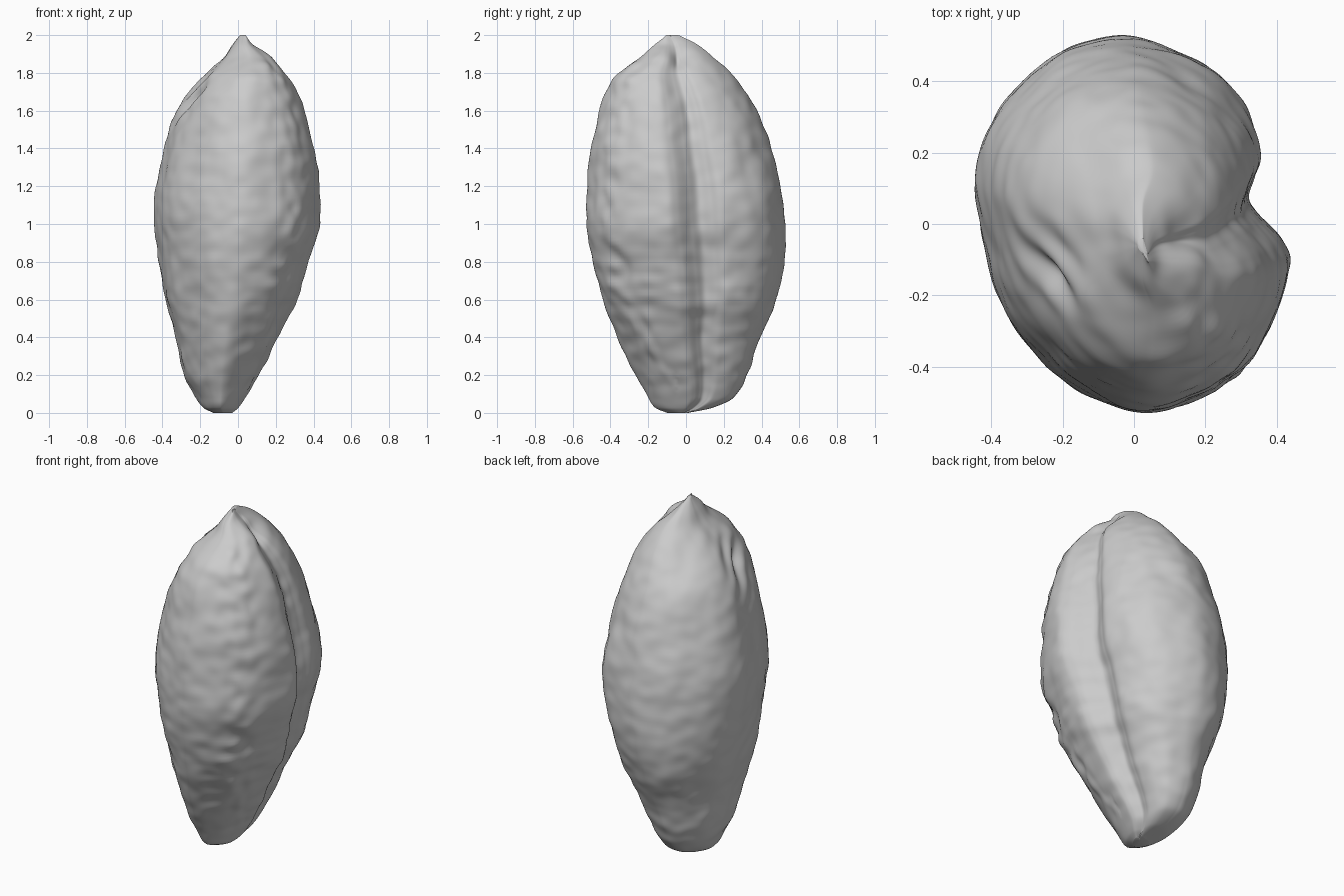
import bpy, bmesh, math
from mathutils import Vector, noise

if "Cube" in bpy.data.objects:
    bpy.data.objects.remove(bpy.data.objects["Cube"])

RINGS, SEGMENTS = 170, 200

# height, x min, x max, y min, y max of the body
PROFILE = [
    (0, -.13, -.03, -.10, .0), (.025, -.18, 0, -.16, .13), (.08, -.22, .04, -.2, .25),
    (.2, -.28, .11, -.26, .32), (.4, -.33, .21, -.36, .39), (.6, -.38, .31, -.44, .48),
    (.8, -.42, .37, -.5, .52), (1, -.44, .43, -.53, .525), (1.2, -.43, .43, -.52, .505),
    (1.4, -.39, .4, -.5, .45), (1.6, -.33, .35, -.455, .38), (1.72, -.25, .3, -.41, .3),
    (1.8, -.17, .25, -.36, .23), (1.88, -.08, .18, -.24, .14), (1.95, -.03, .08, -.16, .06),
    (2, .01, .04, -.08, -.04)]

# cross-section at the widest height, with the crease on the +x side
OUTLINE = [
    (.445, -.12), (.425, -.04), (.365, .03), (.33, .08), (.345, .14), (.36, .21),
    (.31, .34), (.2, .45), (0, .525), (-.18, .495), (-.31, .4), (-.41, .27), (-.445, .13),
    (-.43, 0), (-.405, -.13), (-.34, -.27), (-.22, -.41), (-.1, -.49), (.03, -.525),
    (.17, -.49), (.3, -.41), (.4, -.27)]


def spline(p0, p1, p2, p3, t):
    """Catmull-Rom blend of four tuples."""
    return [.5 * (2 * b + (c - a) * t + (2 * a - 5 * b + 4 * c - d) * t * t
                  + (3 * b - a - 3 * c + d) * t ** 3) for a, b, c, d in zip(p0, p1, p2, p3)]


def section_point(u):
    n = len(OUTLINE)
    i = int(u * n)
    return spline(*(OUTLINE[(i + k) % n] for k in (-1, 0, 1, 2)), u * n - i)


def extents(z):
    """Piecewise smooth (cosine-free linear + neighbour slopes) profile lookup."""
    last = len(PROFILE) - 1
    i = next((k for k in range(last) if z <= PROFILE[k + 1][0]), last - 1)
    a, b = PROFILE[i], PROFILE[i + 1]
    before, after = PROFILE[max(i - 1, 0)], PROFILE[min(i + 2, last)]
    h = b[0] - a[0]
    t = (z - a[0]) / h
    out = []
    for k in range(1, 5):
        m0 = (b[k] - before[k]) / (b[0] - before[0]) * h
        m1 = (after[k] - a[k]) / (after[0] - a[0]) * h
        out.append((2 * t**3 - 3 * t * t + 1) * a[k] + (t**3 - 2 * t * t + t) * m0
                   + (3 * t * t - 2 * t**3) * b[k] + (t**3 - t * t) * m1)
    return out


def bump(p, centre, radius):
    return math.exp(-((p - Vector(centre)).length / radius) ** 2)


def relief(p):
    """Wrinkles and knobs, measured outward from the surface."""
    fine = noise.noise(Vector((p.x * 11, p.y * 11, p.z * 14))) * .006
    broad = noise.noise(Vector((p.x * 5 + 7, p.y * 5, p.z * 4))) * .011
    # cross wrinkles low on the creased side
    low = math.exp(-((p.z - .6) / .25) ** 2) * max(0, p.x + .1) * 2
    cross = noise.noise(Vector((p.x * 3, p.y * 4, p.z * 17 + 3))) * .012 * low
    # knobs along the front ridge
    ridge = math.exp(-((p.x / max(.1, -p.y) - .75) / .35) ** 2) if p.y < -.05 else 0
    knobs = noise.noise(Vector((p.x * 13, p.y * 13, p.z * 11))) * .014 * ridge
    return fine + broad + cross + knobs


def dents(p):
    """Folded hollow on the left shoulder and the crease end near the tip."""
    hollow = bump(p, (-.24, -.13, 1.66), .13)
    folds = math.sin((p.x * .75 + p.y * .9 + p.z * .25) * 50) * .016
    return hollow * (folds - .035) - .04 * bump(p, (.13, -.02, 1.86), .06) \
        + .02 * bump(p, (.12, -.12, 1.85), .06)


# Body: stacked cross-sections closed at both tips
bm = bmesh.new()
rings = []
for r in range(RINGS):
    z = 1 - math.cos(math.pi * r / (RINGS - 1))
    x0, x1, y0, y1 = extents(z)
    fade = min(1, z / .15, (2 - z) / .15)
    ring = []
    for s in range(SEGMENTS):
        sx, sy = section_point(s / SEGMENTS)
        ux, uy = sx / .445, sy / .525
        p = Vector(((x0 + x1) / 2 + ux * (x1 - x0) / 2,
                    (y0 + y1) / 2 + uy * (y1 - y0) / 2 - .04 * (z - 1) * max(0, ux), z))
        out = Vector((ux, uy, (z - 1) * .4)).normalized()
        p += out * (relief(p) * fade + dents(p))
        ring.append(bm.verts.new(p))
    rings.append(ring)
for low, high in zip(rings, rings[1:]):
    for s in range(SEGMENTS):
        n = (s + 1) % SEGMENTS
        bm.faces.new((low[s], low[n], high[n], high[s]))
for ring in (rings[0], rings[-1]):
    middle = bm.verts.new(sum((v.co for v in ring), Vector()) / SEGMENTS)
    for s in range(SEGMENTS):
        bm.faces.new((ring[s], ring[(s + 1) % SEGMENTS], middle))
bmesh.ops.recalc_face_normals(bm, faces=bm.faces)

mesh = bpy.data.meshes.new("seed_body")
bm.to_mesh(mesh)
bm.free()
seed = bpy.data.objects.new("seed_body", mesh)
bpy.context.collection.objects.link(seed)

# Single plain grey
grey = bpy.data.materials.new("plain_grey")
grey.use_nodes = True
colour = (.6, .6, .6, 1)
grey.diffuse_color = colour
grey.node_tree.nodes["Principled BSDF"].inputs["Base Color"].default_value = colour
mesh.materials.append(grey)

mesh.shade_smooth()
